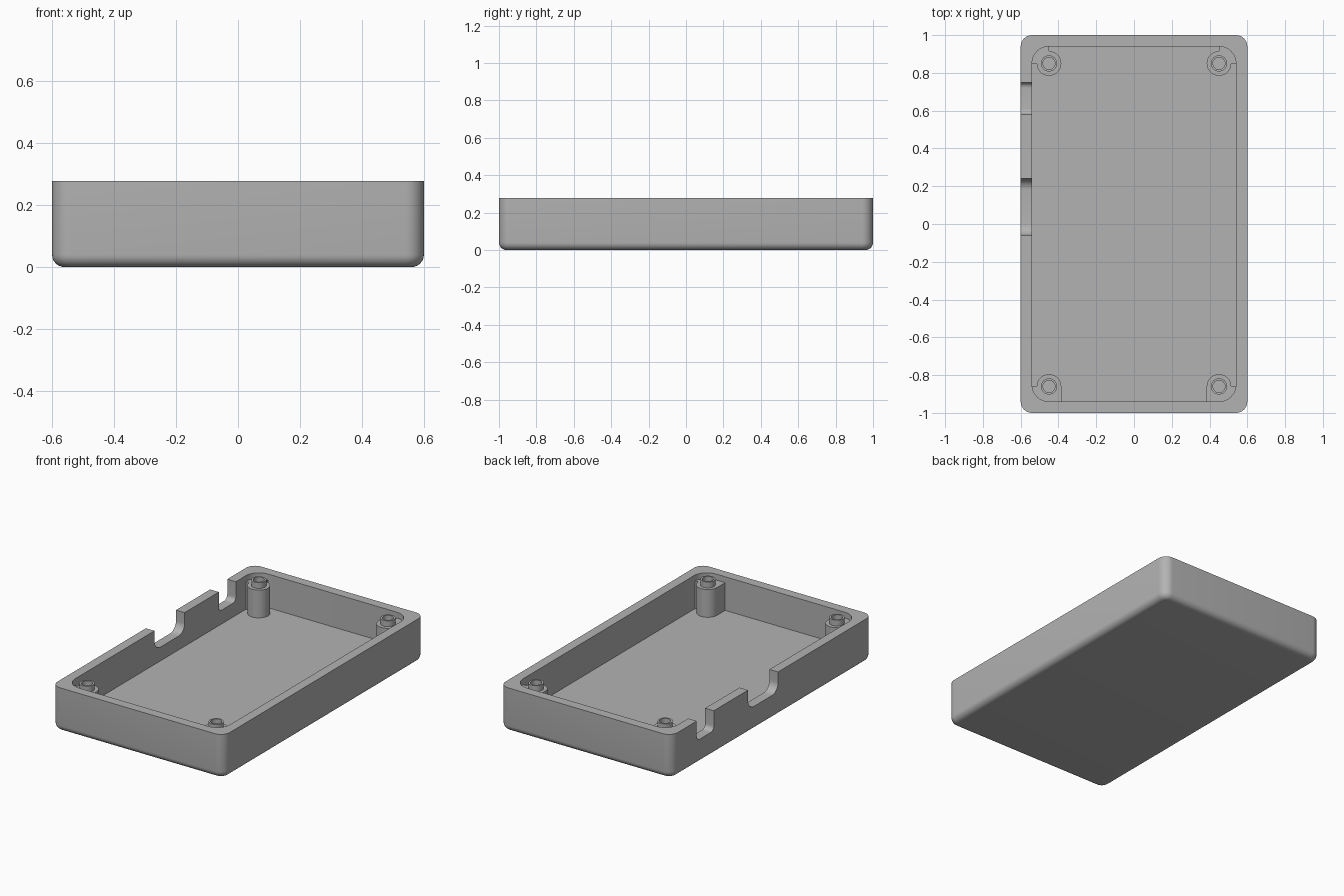
import bpy, bmesh, math
from math import cos, sin, pi, radians

if "Cube" in bpy.data.objects:
    bpy.data.objects.remove(bpy.data.objects["Cube"])

RIM, FLOOR, SHOULDER, NOTCH = 0.277, 0.065, 0.24, 0.152

grey = bpy.data.materials.new("plain_grey")
grey.use_nodes = True
colour = (0.45, 0.45, 0.45, 1)
grey.diffuse_color = colour
grey.node_tree.nodes["Principled BSDF"].inputs["Base Color"].default_value = colour


def arc(cx, cy, r, start, end, steps):
    """Points along an arc, angles in degrees."""
    angles = [radians(start + (end - start) * i / steps) for i in range(steps + 1)]
    return [(cx + r * cos(a), cy + r * sin(a)) for a in angles]


def rounded_rect(hx, hy, r):
    points = []
    for q, (sx, sy) in enumerate([(1, 1), (-1, 1), (-1, -1), (1, -1)]):
        points += arc(sx * (hx - r), sy * (hy - r), r, 90 * q, 90 * q + 90, 8)
    return points


def loft(name, loops):
    """Solid skinned through equal-length 3D loops and capped at both ends."""
    bm = bmesh.new()
    rings = [[bm.verts.new(p) for p in loop] for loop in loops]
    for a, b in zip(rings, rings[1:]):
        for i in range(len(a)):
            j = (i + 1) % len(a)
            bm.faces.new((a[i], a[j], b[j], b[i]))
    bm.faces.new(rings[0][::-1])
    bm.faces.new(rings[-1])
    bmesh.ops.recalc_face_normals(bm, faces=bm.faces)
    mesh = bpy.data.meshes.new(name)
    bm.to_mesh(mesh)
    bm.free()
    mesh.materials.append(grey)
    obj = bpy.data.objects.new(name, mesh)
    bpy.context.collection.objects.link(obj)
    return obj


def at(points, z):
    return [(x, y, z) for x, y in points]


def prism(name, points, z0, z1):
    return loft(name, [at(points, z0), at(points, z1)])


def select(obj):
    bpy.ops.object.select_all(action='DESELECT')
    obj.select_set(True)
    bpy.context.view_layer.objects.active = obj


def boolean(obj, tool, operation):
    """Combine with a tool object, then discard the tool."""
    tool.hide_render = True
    mod = obj.modifiers.new(operation.lower(), 'BOOLEAN')
    mod.operation, mod.solver, mod.object = operation, 'EXACT', tool
    select(obj)
    bpy.ops.object.modifier_apply(modifier=mod.name)
    bpy.data.objects.remove(tool)


def smooth(obj):
    select(obj)
    bpy.ops.object.shade_smooth_by_angle(angle=radians(30))


# Tray: filleted underside, straight walls, flat rim and hollow inside
FILLET = 0.04
loops = []
for i in range(7):
    a = i / 6 * pi / 2
    inset = FILLET * (1 - sin(a))
    loops.append(at(rounded_rect(0.6 - inset, 1 - inset, 0.06 - inset),
                    FILLET * (1 - cos(a))))
loops.append(at(rounded_rect(0.6, 1, 0.06), RIM))
cavity = rounded_rect(0.54, 0.94, 0.09)
loops += [at(cavity, RIM), at(cavity, FLOOR)]
tray = loft("tray", loops)

# Connector notches with rounded lower corners in the -x wall
for y0, y1, r in [(-0.06, 0.24, 0.06), (0.58, 0.75, 0.03)]:
    profile = (arc(y0 + r, NOTCH + r, r, 180, 270, 8)
               + arc(y1 - r, NOTCH + r, r, 270, 360, 8)
               + [(y1, 0.4), (y0, 0.4)])
    cutter = loft("notch_cutter", [[(x, y, z) for y, z in profile] for x in (-0.7, -0.5)])
    boolean(tray, cutter, 'DIFFERENCE')
smooth(tray)

# Corner bosses: post webbed into the corner, raised collar, screw hole
BX, R = 0.45, 0.065
front = arc(BX, -0.86, R, 0, 180, 24) + [(BX - R, -0.97), (0.57, -0.97), (0.57, -0.86)]
back = arc(BX, 0.85, R, 0, -270, 36) + [(BX, 0.97), (0.57, 0.97), (0.57, 0.85)]
for end, outline, cy in [("front", front, -0.86), ("back", back, 0.85)]:
    for side, s in [("left", 1), ("right", -1)]:
        boss = prism(f"boss_{end}_{side}", [(s * x, y) for x, y in outline],
                     FLOOR - 0.02, SHOULDER)
        collar = prism("collar", arc(s * BX, cy, 0.043, 0, 360, 32)[:-1], 0.2, RIM)
        boolean(boss, collar, 'UNION')
        hole = prism("hole_cutter", arc(s * BX, cy, 0.032, 0, 360, 32)[:-1], 0.1, 0.4)
        boolean(boss, hole, 'DIFFERENCE')
        smooth(boss)
